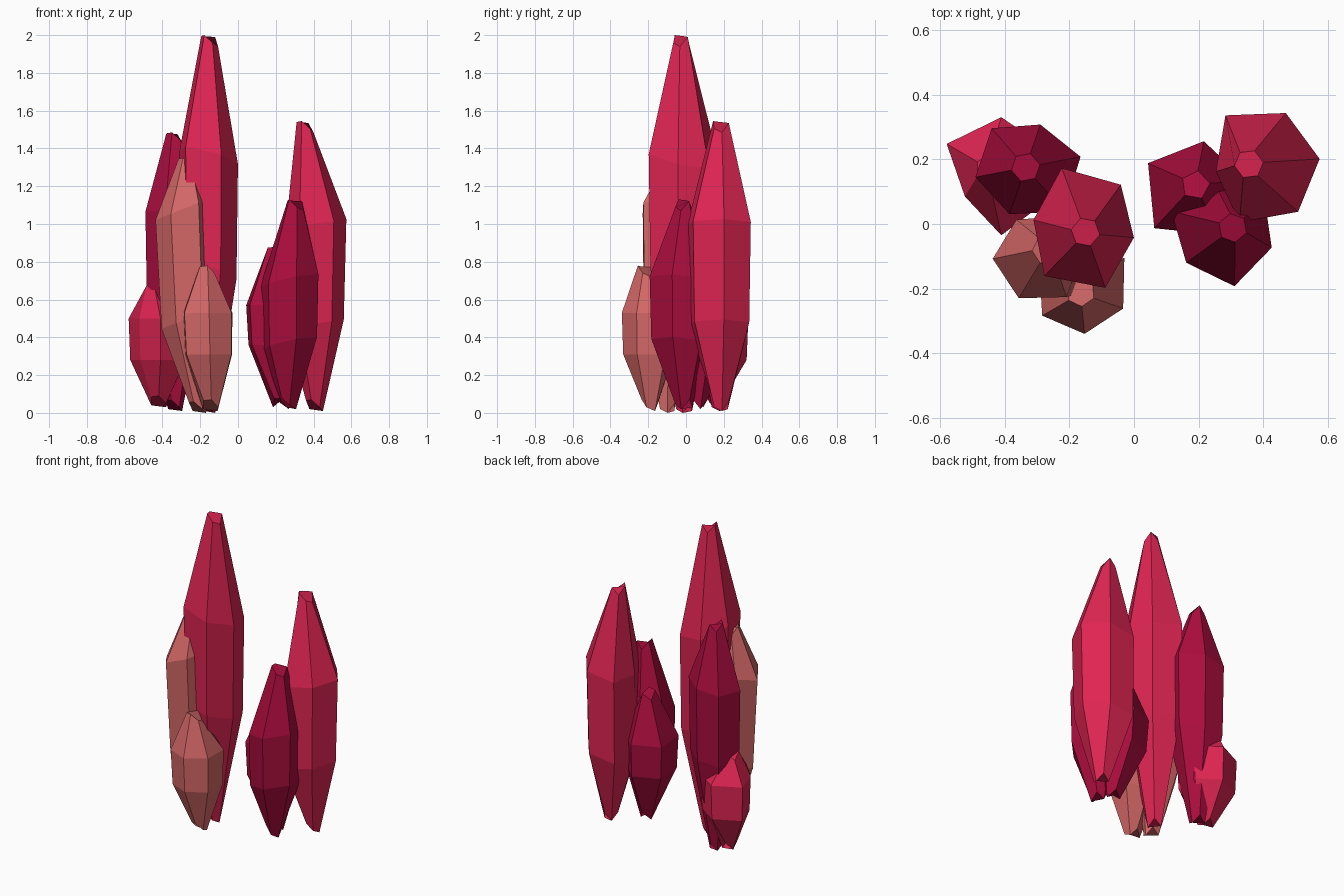
import bpy, bmesh, math

if "Cube" in bpy.data.objects:
    bpy.data.objects.remove(bpy.data.objects["Cube"])


def material(name, rgb):
    m = bpy.data.materials.new(name)
    m.diffuse_color = (*rgb, 1)
    m.use_nodes = True
    m.node_tree.nodes["Principled BSDF"].inputs["Base Color"].default_value = m.diffuse_color
    return m


BRIGHT = material("bright_red", (0.74, 0.018, 0.085))
CRIMSON = material("dark_crimson", (0.41, 0.004, 0.048))
SALMON = material("salmon", (0.66, 0.137, 0.135))

JAG = (-0.03, 0.02, -0.02, 0.025, 0.03, -0.01)   # uneven broken ends


def crystal(name, mat, phase, radii, base, lower, upper, tip, slope=(0, 0), cap=0.045):
    """Faceted shard: small base ring, two wide rings, small tip ring."""
    n = len(radii)
    bm = bmesh.new()
    rings = []
    for centre, scale, kind in ((base, 0, "end"), (lower, 0.95, "wide"),
                                (upper, 1, "wide"), (tip, 0, "end")):
        ring = []
        for k in range(n):
            a = math.radians(phase + 360 * k / n)
            r = radii[k] * scale if kind == "wide" else cap
            dx, dy = r * math.cos(a), r * math.sin(a)
            dz = dx * slope[0] + dy * slope[1] if kind == "wide" else JAG[k]
            ring.append(bm.verts.new((centre[0] + dx, centre[1] + dy, centre[2] + dz)))
        rings.append(ring)
    for lo, hi in zip(rings, rings[1:]):
        for k in range(n):
            j = (k + 1) % n
            bm.faces.new((lo[k], lo[j], hi[j], hi[k]))
    bm.faces.new(rings[0][::-1])
    bm.faces.new(rings[-1])
    bmesh.ops.recalc_face_normals(bm, faces=bm.faces)
    me = bpy.data.meshes.new(name)
    bm.to_mesh(me)
    bm.free()
    me.materials.append(mat)
    bpy.context.collection.objects.link(bpy.data.objects.new(name, me))


# Left cluster
crystal("tall_crystal", BRIGHT, -10, (.157, .178, .2, .158, .19, .194),
        (-.165, -.01, .03), (-.155, -.015, .74), (-.155, -.015, 1.35),
        (-.15, -.025, 1.97), (-.25, -.2))
crystal("back_left_crystal", CRIMSON, 11, (.173, .14, .16, .158, .153, .18),
        (-.34, .17, .04), (-.335, .175, .62), (-.335, .175, 1.08),
        (-.335, .175, 1.455), (.1, 0))
crystal("small_left_crystal", BRIGHT, 30, (.165, .18, .195, .13, .185, .16),
        (-.42, .15, .06), (-.41, .15, .28), (-.41, .15, .5), (-.445, .17, .65))
crystal("front_left_crystal", SALMON, 3, (.13, .14, .135, .147, .145, .15),
        (-.215, -.1, .03), (-.265, -.1, .5), (-.29, -.1, 1.08),
        (-.27, -.08, 1.32), (.4, 0))
crystal("short_front_crystal", SALMON, 35, (.165, .14, .14, .145, .14, .145),
        (-.145, -.19, .04), (-.16, -.2, .31), (-.165, -.2, .53), (-.165, -.21, .75))

# Right cluster
crystal("right_crystal", BRIGHT, 7, (.175, .177, .195, .148, .19, .178),
        (.405, .185, .04), (.395, .18, .47), (.4, .18, 1.0), (.355, .185, 1.515), (.15, 0))
crystal("front_right_crystal", CRIMSON, -20, (.155, .16, .13, .175, .155, .175),
        (.265, -.01, .05), (.28, -.02, .37), (.28, -.02, .7), (.305, -.012, 1.1), (.2, -.1))
crystal("back_right_crystal", CRIMSON, 8, (.16, .148, .166, .177, .16),
        (.225, .07, .05), (.195, .105, .36), (.19, .11, .57), (.19, .12, .85))
